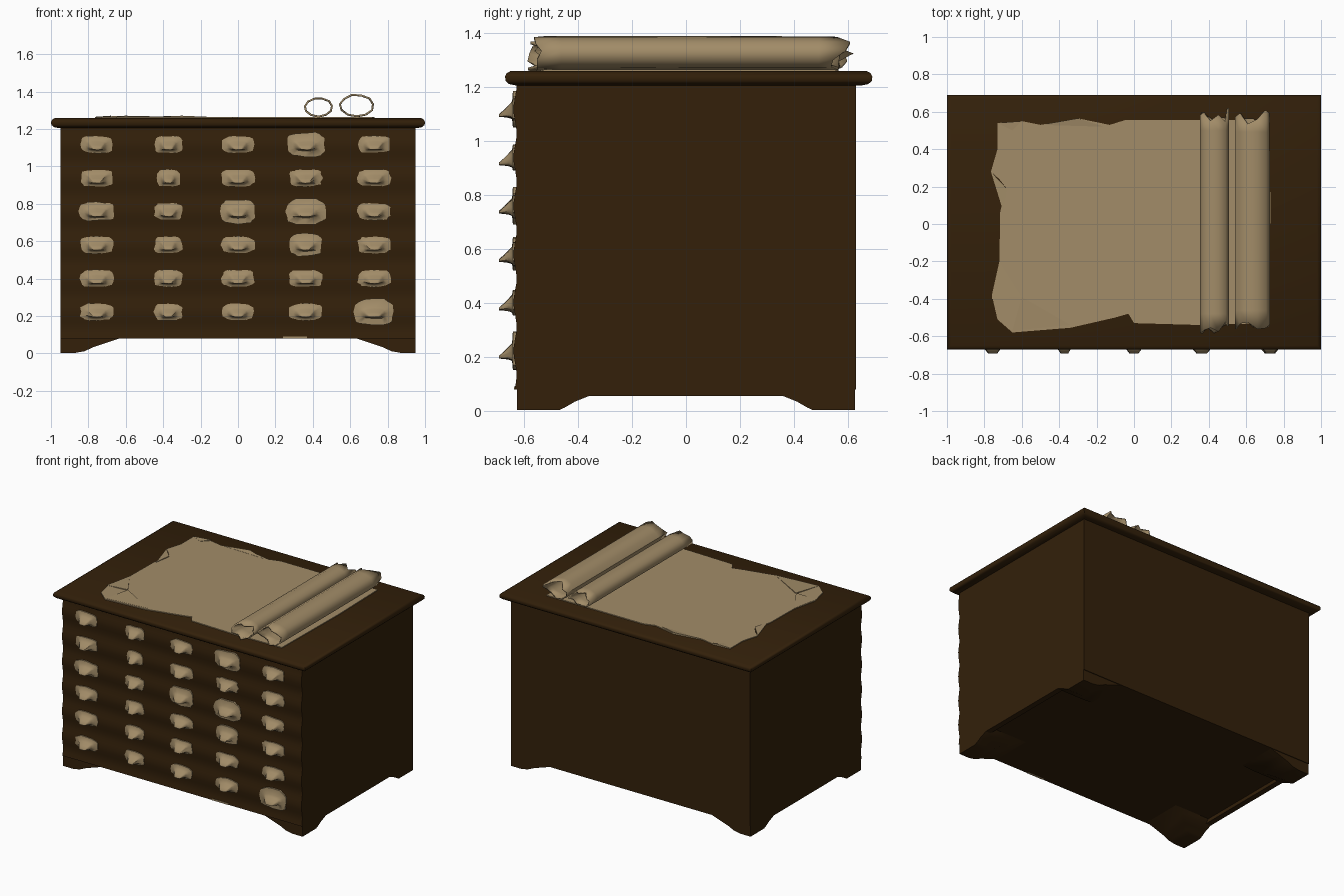
import bpy, bmesh, math, random

random.seed(4)
if "Cube" in bpy.data.objects:
    bpy.data.objects.remove(bpy.data.objects["Cube"])


def make_material(name, rgb):
    m = bpy.data.materials.new(name)
    m.use_nodes = True
    m.diffuse_color = (*rgb, 1)
    m.node_tree.nodes["Principled BSDF"].inputs["Base Color"].default_value = (*rgb, 1)
    return m


WOOD = make_material("dark wood", (0.033, 0.0145, 0.003))
PAPER = make_material("aged paper", (0.36, 0.262, 0.138))


def finish(bm, name, mat, angle=35):
    bmesh.ops.recalc_face_normals(bm, faces=bm.faces)
    me = bpy.data.meshes.new(name)
    bm.to_mesh(me)
    bm.free()
    ob = bpy.data.objects.new(name, me)
    bpy.context.collection.objects.link(ob)
    me.materials.append(mat)
    bpy.ops.object.select_all(action="DESELECT")
    ob.select_set(True)
    bpy.context.view_layer.objects.active = ob
    bpy.ops.object.shade_smooth_by_angle(angle=math.radians(angle))
    return ob


def loft(bm, rings, caps=True):
    """Join closed rings of points with quads."""
    vs = [[bm.verts.new(p) for p in r] for r in rings]
    n = len(vs[0])
    for a, b in zip(vs, vs[1:]):
        for i in range(n):
            bm.faces.new((a[i], a[(i + 1) % n], b[(i + 1) % n], b[i]))
    if caps:
        bm.faces.new(vs[0])
        bm.faces.new(vs[-1])


def rect(x0, x1, y0, y1, z):
    return [(x0, y0, z), (x1, y0, z), (x1, y1, z), (x0, y1, z)]


# Cabinet carcass: the front swells gently at every drawer row
FX, FY = 0.95, 0.63
TOP_ROW, PITCH = 1.117, 0.179


def front_y(z):
    return -0.633 - 0.006 * math.cos(2 * math.pi * (z - TOP_ROW) / PITCH)


bm = bmesh.new()
levels = [0.08 + 1.14 * i / 38 for i in range(39)]
loft(bm, [rect(-FX, FX, front_y(z), FY, z) for z in levels])
finish(bm, "cabinet_body", WOOD)

# Side skirts
for side, s in (("right", -1), ("left", 1)):
    bm = bmesh.new()
    loft(bm, [rect(s * FX, s * (FX - 0.04), -FY + 0.01, FY - 0.01, z) for z in (0.055, 0.1)])
    finish(bm, side + "_skirt", WOOD)

# Bracket feet that flare up into the skirts
for end, sy in (("front", -1), ("back", 1)):
    for side, sx in (("right", -1), ("left", 1)):
        bm = bmesh.new()
        rings = []
        for z, w, d in ((.003, .08, .16), (.012, .13, .18), (.035, .18, .22),
                        (.055, .24, .27), (.085, .33, .3)):
            rings.append(rect(sx * FX, sx * (FX - w), sy * (FY - .005), sy * (FY - d), z))
        loft(bm, rings)
        finish(bm, f"{end}_{side}_foot", WOOD, 50)

# Table top with a rounded, undercut edge
bm = bmesh.new()
loft(bm, [rect(-1 + i, 1 - i, -0.67 + i, 0.69 - i, z) for z, i in
          ((1.205, .04), (1.21, .015), (1.222, .002), (1.238, 0), (1.25, .006), (1.258, .02))])
finish(bm, "table_top", WOOD, 50)

# Drawer pulls: a thin ragged backplate with a small drooping lip
SIZES = {(0, 3): (.2, .13), (2, 2): (.18, .13), (2, 3): (.21, .14), (3, 3): (.17, .12),
         (5, 4): (.21, .14), (1, 1): (.13, .09), (2, 0): (.19, .1), (5, 2): (.165, .09)}


def drawer_pull(row, col):
    x = (-0.755, -0.372, 0, 0.362, 0.728)[col]
    z = TOP_ROW - row * PITCH
    w, h = SIZES.get((row, col), (.15 if col == 1 else .175, .09))
    n = 20
    jitter = [random.uniform(0.93, 1.07) for _ in range(n)]
    rings = []
    # Each ring: depth, half width, half height, drop
    for y, hw, hh, drop in ((-.62, w / 2, h / 2, 0), (-.641, w / 2, h / 2, 0),
                            (-.644, w * .36, .031, -.004), (-.656, w * .27, .023, -.008),
                            (-.674, w * .2, .013, -.016), (-.692, w * .13, .005, -.023)):
        ring = []
        for i in range(n):
            t = 2 * math.pi * i / n
            c, s = math.cos(t), math.sin(t)
            px = math.copysign(abs(c) ** 0.6, c) * hw * jitter[i]
            pz = math.copysign(abs(s) ** 0.6, s) * hh * jitter[i]
            ring.append((x + px, y, z + pz + drop))
        rings.append(ring)
    bm = bmesh.new()
    loft(bm, rings)
    finish(bm, f"drawer_pull_{row + 1}_{col + 1}", PAPER, 60)


for row in range(6):
    for col in range(5):
        drawer_pull(row, col)

# Pale worn strip on the lower front edge
bm = bmesh.new()
loft(bm, [rect(.24, .37, -.636, -.62, z) for z in (.079, .09)])
finish(bm, "worn_strip", PAPER)

# Spread sheet with torn edges
EDGE = [(-.73, .54), (-.6, .55), (-.5, .53), (-.3, .565), (-.13, .53), (-.05, .555), (.72, .555),
        (.73, .1), (.72, -.53), (.35, -.54), (0, -.53), (-.03, -.48), (-.1, -.5), (-.34, -.555),
        (-.65, -.58), (-.73, -.51), (-.76, -.38), (-.72, -.2), (-.715, .07), (-.68, .19),
        (-.72, .24), (-.765, .28), (-.73, .4)]
bm = bmesh.new()
loft(bm, [[(x, y, z) for x, y in EDGE] for z in (1.255, 1.264)])
finish(bm, "paper_sheet", PAPER)

# Curled flaps along the torn edges, each lifted at its middle point
FLAPS = [((-.72, -.2), (-.6, -.39), (-.76, -.4)), ((-.34, -.54), (-.6, -.39), (-.65, -.57)),
         ((-.5, .53), (-.3, .565), (-.16, .52)), ((-.73, .54), (-.6, .55), (-.65, .5)),
         ((-.765, .28), (-.68, .19), (-.7, .07))]
for k, tri in enumerate(FLAPS):
    bm = bmesh.new()
    lower = [(x, y, 1.262) for x, y in tri]
    upper = [(x, y, 1.265 + (0.006 if i == 1 else 0)) for i, (x, y) in enumerate(tri)]
    loft(bm, [lower, upper])
    finish(bm, f"paper_curl_{k + 1}", PAPER)


# Open rolled papers, faceted, with torn ends
def paper_roll(name, cx, rx, z0, z1, y0, y1):
    n, cz, rz = 11, (z0 + z1) / 2, (z1 - z0) / 2
    wobble = [random.uniform(.95, 1.01) for _ in range(n)]
    rings = []
    for t in (0, .07, .5, .93, 1):
        ring = []
        for i in range(n):
            a = 2 * math.pi * (i + .25) / n
            torn = random.uniform(-.035, .04) if t in (0, 1) else 0
            k = wobble[i] * random.uniform(.98, 1)
            ring.append((cx + rx * k * math.cos(a), y0 + (y1 - y0) * t + torn,
                         cz + rz * k * math.sin(a)))
        rings.append(ring)
    bm = bmesh.new()
    loft(bm, rings, caps=False)
    ob = finish(bm, name, PAPER, 50)
    mod = ob.modifiers.new("paper thickness", "SOLIDIFY")
    mod.thickness = 0.01


paper_roll("inner_paper_roll", .43, .081, 1.26, 1.372, -.56, .58)
paper_roll("outer_paper_roll", .635, .097, 1.26, 1.39, -.54, .57)
